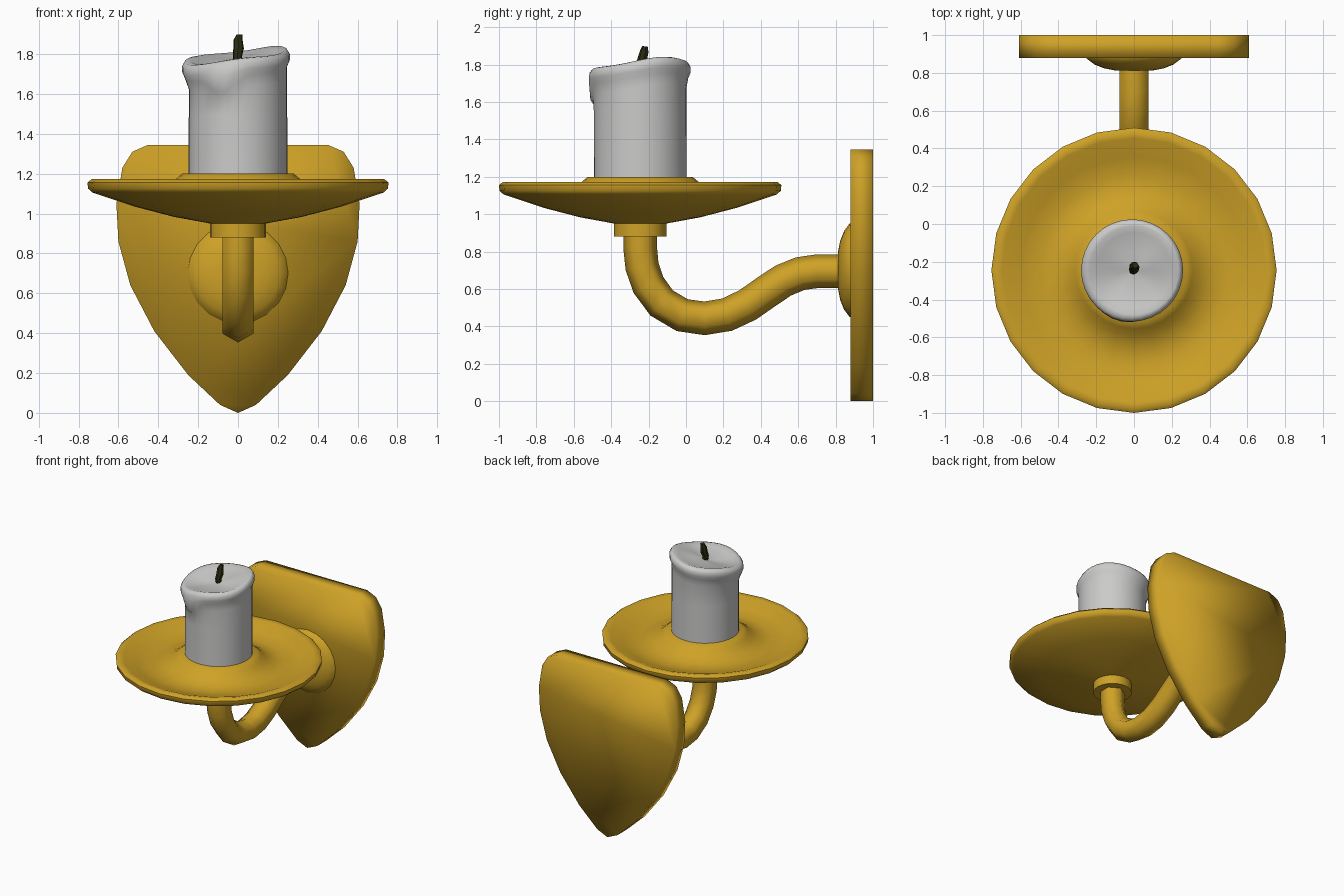
import bpy, bmesh, math
from mathutils import Vector

cube = bpy.data.objects.get("Cube")
if cube:
    bpy.data.objects.remove(cube, do_unlink=True)


def material(name, r, g, b):
    mat = bpy.data.materials.new(name)
    mat.use_nodes = True
    mat.diffuse_color = (r, g, b, 1)
    mat.node_tree.nodes["Principled BSDF"].inputs["Base Color"].default_value = (r, g, b, 1)
    return mat


brass = material("brass", 0.62, 0.36, 0.02)
wax = material("wax", 0.6, 0.595, 0.59)
char = material("charred_wick", 0.025, 0.025, 0.005)


def loft(name, rings, mat, angle=180):
    """Skin a stack of equal rings, cap both ends and shade smooth."""
    bm = bmesh.new()
    loops = [[bm.verts.new(p) for p in ring] for ring in rings]
    for a, b in zip(loops, loops[1:]):
        for i in range(len(a)):
            j = (i + 1) % len(a)
            bm.faces.new((a[i], a[j], b[j], b[i]))
    bm.faces.new(loops[0])
    bm.faces.new(loops[-1])
    bmesh.ops.recalc_face_normals(bm, faces=bm.faces)
    mesh = bpy.data.meshes.new(name)
    bm.to_mesh(mesh)
    bm.free()
    obj = bpy.data.objects.new(name, mesh)
    bpy.context.collection.objects.link(obj)
    mesh.materials.append(mat)
    bpy.ops.object.select_all(action='DESELECT')
    obj.select_set(True)
    bpy.context.view_layer.objects.active = obj
    bpy.ops.object.shade_smooth_by_angle(angle=math.radians(angle))
    return obj


def circle(n):
    return [math.tau * i / n for i in range(n)]


def sweep(name, path, radii, sides, mat, angle=180):
    """Tube along a path whose bends lie near the YZ plane."""
    pts = [Vector(p) for p in path]
    rings = []
    for i, p in enumerate(pts):
        t = (pts[min(i + 1, len(pts) - 1)] - pts[max(i - 1, 0)]).normalized()
        side = Vector((1, 0, 0))
        up = side.cross(t).normalized()
        rings.append([p + radii[i] * (up * math.cos(a) + side * math.sin(a))
                      for a in circle(sides)])
    return loft(name, rings, mat, angle)


AXIS = -0.245   # y of the candle axis

# Shield-shaped wall plate
half = [(0.09, 0.04), (0.25, 0.19), (0.42, 0.41), (0.54, 0.64), (0.6, 0.86),
        (0.61, 1.05), (0.58, 1.23), (0.53, 1.31), (0.45, 1.345)]
outline = [(0, 0)] + half + [(-x, z) for x, z in reversed(half)]
loft("wall_plate", [[(x, y, z) for x, z in outline] for y in (0.88, 1.0)], brass)

# Domed boss on the plate
boss = [(0.255, 0.89), (0.25, 0.875), (0.21, 0.845), (0.16, 0.825), (0.1, 0.813)]
loft("boss", [[(r * math.cos(a), y, 0.7 + r * math.sin(a)) for a in circle(20)]
              for r, y in boss], brass, 60)

# Curved arm
arm = [(AXIS, 0.92), (AXIS, 0.82), (-0.235, 0.72), (-0.2, 0.62), (-0.13, 0.525),
       (-0.02, 0.46), (0.1, 0.443), (0.22, 0.463), (0.33, 0.515), (0.43, 0.585),
       (0.52, 0.645), (0.61, 0.682), (0.7, 0.695), (0.86, 0.695)]
sweep("arm", [(0, y, z) for y, z in arm], [0.09] * len(arm), 6, brass, 80)

# Drip dish with collar below and raised seat in the middle
dish = [(0.14, 0.88), (0.14, 0.95), (0.32, 0.983), (0.52, 1.035), (0.73, 1.105),
        (0.752, 1.125), (0.755, 1.155), (0.735, 1.172), (0.7, 1.165), (0.6, 1.125),
        (0.5, 1.1), (0.41, 1.11), (0.345, 1.145), (0.31, 1.175), (0.28, 1.2)]
loft("drip_dish", [[(r * math.sin(a), AXIS + r * math.cos(a), z) for a in circle(24)]
                   for r, z in dish], brass, 55)


# Candle with a slanted melted rim and one drip at the front
def candle_ring(radius, drop, rim_follow, drip_out=0, drip_down=0):
    ring = []
    for a in circle(32):
        x, y = math.cos(a), math.sin(a)
        rim = 0.03 * x + 0.025 * y + 0.008 * math.sin(3 * a)
        off = (a - math.radians(255)) / 0.3
        drip = math.exp(-off * off)
        r = radius + drip_out * drip
        z = 1.795 - drop + rim * rim_follow - drip_down * drip
        ring.append((r * x - 0.01 * rim_follow * (radius > 0.25), AXIS + r * y, z))
    return ring


loft("candle", [
    candle_ring(0.248, 0.6, 0),
    candle_ring(0.247, 0.3, 0),
    candle_ring(0.247, 0.14, 1, 0.005, 0.05),
    candle_ring(0.257, 0.085, 1, 0.015, 0.08),
    candle_ring(0.27, 0.055, 1, 0.008, 0.03),
    candle_ring(0.27, 0.025, 1, 0.004),
    candle_ring(0.257, 0.004, 1),
    candle_ring(0.235, 0, 1),
    candle_ring(0.2, 0.012, 0.9),
    candle_ring(0.1, 0.025, 0.6),
    candle_ring(0.02, 0.03, 0.2),
], wax, 60)

# Bent wick
wick = [(0, -0.24, 1.74), (-0.003, -0.245, 1.79), (0.003, -0.232, 1.83),
        (0, -0.222, 1.87), (0.008, -0.218, 1.897)]
sweep("wick", wick, [0.02, 0.024, 0.027, 0.024, 0.016], 7, char, 40)
